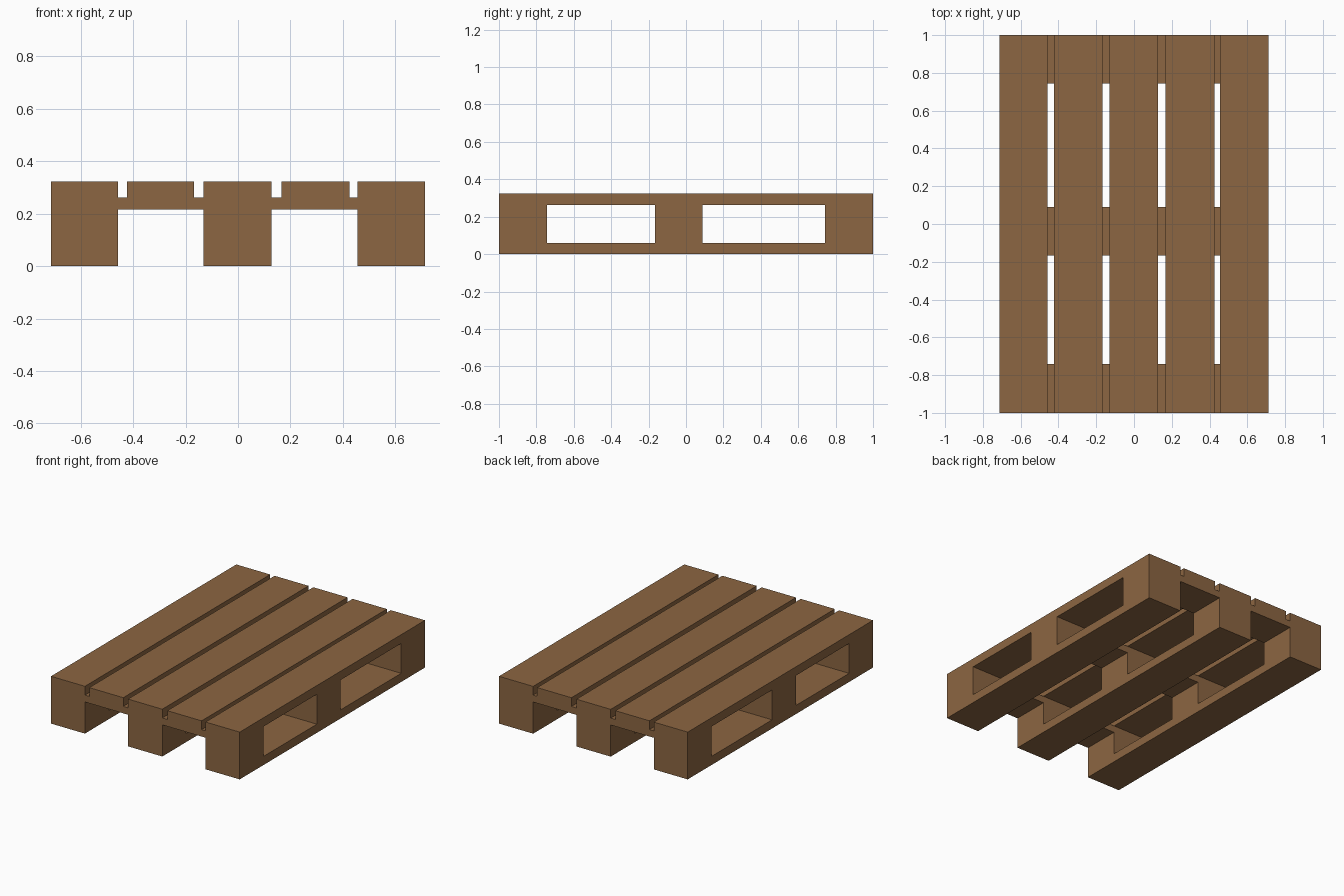
import bpy

if "Cube" in bpy.data.objects:
    bpy.data.objects.remove(bpy.data.objects["Cube"])

wood = bpy.data.materials.new("brown wood")
wood.diffuse_color = (0.262, 0.133, 0.054, 1)
wood.use_nodes = True
wood.node_tree.nodes["Principled BSDF"].inputs["Base Color"].default_value = wood.diffuse_color


def box(name, x, y, z):
    """Box from (min, max) ranges on each axis."""
    bpy.ops.mesh.primitive_cube_add(
        size=1, location=[(a + b) / 2 for a, b in (x, y, z)])
    ob = bpy.context.object
    ob.name = name
    ob.scale = [b - a for a, b in (x, y, z)]
    bpy.ops.object.transform_apply(location=False, rotation=False, scale=True)
    ob.data.materials.append(wood)
    return ob


# Heights of the layers, from the ground up
Z_RUNNER, Z_BLOCK, Z_CROSS, Z_TOP = 0.059, 0.216, 0.263, 0.323
W = 0.713
deck_x = [(-W, -0.457), (-0.424, -0.167), (-0.131, 0.128), (0.166, 0.425), (0.455, W)]
runner_x = deck_x[::2]
cross_y = [(-1, -0.742), (-0.167, 0.089), (0.743, 1)]

# Deck boards on top
for i, x in enumerate(deck_x):
    box(f"deck_board_{i + 1}", x, (-1, 1), (Z_CROSS, Z_TOP))

# Cross boards under the deck
for i, y in enumerate(cross_y):
    box(f"cross_board_{i + 1}", (-W, W), y, (Z_BLOCK, Z_CROSS))

# Bottom runners, each with three spacer blocks
for i, x in enumerate(runner_x):
    box(f"bottom_runner_{i + 1}", x, (-1, 1), (0, Z_RUNNER))
    for j, y in enumerate(cross_y):
        box(f"spacer_block_{i + 1}_{j + 1}", x, y, (Z_RUNNER, Z_BLOCK))
